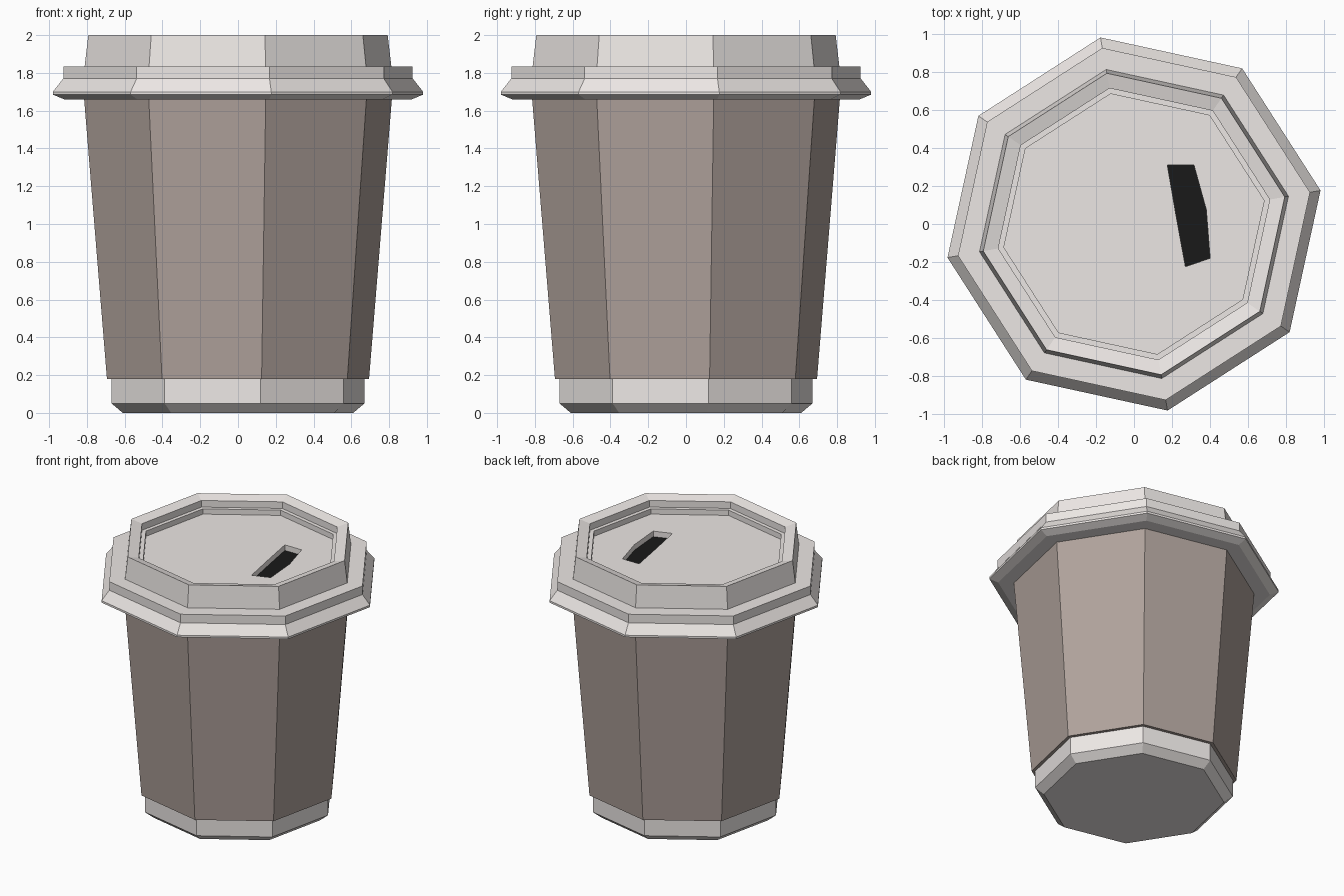
import bpy, bmesh, math

if "Cube" in bpy.data.objects:
    bpy.data.objects.remove(bpy.data.objects["Cube"])

SIDES = 8
PHASE = math.radians(10.2)


def material(name, rgb):
    m = bpy.data.materials.new(name)
    m.diffuse_color = (*rgb, 1)
    m.use_nodes = True
    m.node_tree.nodes["Principled BSDF"].inputs["Base Color"].default_value = m.diffuse_color
    return m


def finish(name, bm, mat):
    bmesh.ops.recalc_face_normals(bm, faces=bm.faces[:])
    mesh = bpy.data.meshes.new(name)
    bm.to_mesh(mesh)
    bm.free()
    ob = bpy.data.objects.new(name, mesh)
    bpy.context.collection.objects.link(ob)
    if mat:
        mesh.materials.append(mat)
    return ob


def lathe(name, profile, mat):
    """Eight-sided closed solid from (radius, z) points, bottom to top."""
    bm = bmesh.new()
    rings = []
    for r, z in profile:
        angles = [PHASE + 2 * math.pi * i / SIDES for i in range(SIDES)]
        rings.append([bm.verts.new((r * math.cos(a), r * math.sin(a), z)) for a in angles])
    for lo, hi in zip(rings, rings[1:]):
        for i in range(SIDES):
            j = (i + 1) % SIDES
            bm.faces.new((lo[i], lo[j], hi[j], hi[i]))
    bm.faces.new(rings[0][::-1])
    bm.faces.new(rings[-1])
    return finish(name, bm, mat)


def plate(name, outline, z, height, mat):
    """Flat outline, optionally extruded upward."""
    bm = bmesh.new()
    face = bm.faces.new([bm.verts.new((x, y, z)) for x, y in outline])
    if height:
        ext = bmesh.ops.extrude_face_region(bm, geom=[face], use_keep_orig=True)
        moved = [v for v in ext["geom"] if isinstance(v, bmesh.types.BMVert)]
        bmesh.ops.translate(bm, verts=moved, vec=(0, 0, height))
    return finish(name, bm, mat)


cream = material("cream", (0.84, 0.80, 0.78))
brown = material("brown", (0.43, 0.36, 0.33))
black = material("black", (0.01, 0.01, 0.01))

# Cup foot and sleeve
lathe("cup_base", [(0.62, 0), (0.68, 0.05), (0.68, 0.18)], cream)
lathe("cup_sleeve", [(0.705, 0.18), (0.828, 1.665)], brown)

# Lid: flared brim, shoulder, raised rim, stepped recess
lid = lathe("lid", [
    (0.935, 1.66), (0.996, 1.685), (0.996, 1.70), (0.94, 1.77), (0.94, 1.835),
    (0.825, 1.835), (0.805, 2.0), (0.725, 1.98), (0.725, 1.93),
    (0.695, 1.93), (0.695, 1.89)], cream)

# Sipping slot cut into the lid, with a dark floor
slot = [(0.175, 0.31), (0.315, 0.31), (0.38, 0.075), (0.40, -0.18),
        (0.27, -0.224), (0.22, 0.05)]
cutter = plate("slot_cutter", slot, 1.845, 0.2, None)
cutter.hide_render = True
mod = lid.modifiers.new("slot", "BOOLEAN")
mod.operation = "DIFFERENCE"
mod.solver = "EXACT"
mod.object = cutter
bpy.context.view_layer.objects.active = lid
bpy.ops.object.modifier_apply(modifier=mod.name)
bpy.data.objects.remove(cutter)
floor = plate("slot_floor", slot, 1.848, 0, black)
if floor.data.polygons[0].normal.z < 0:
    floor.data.flip_normals()
